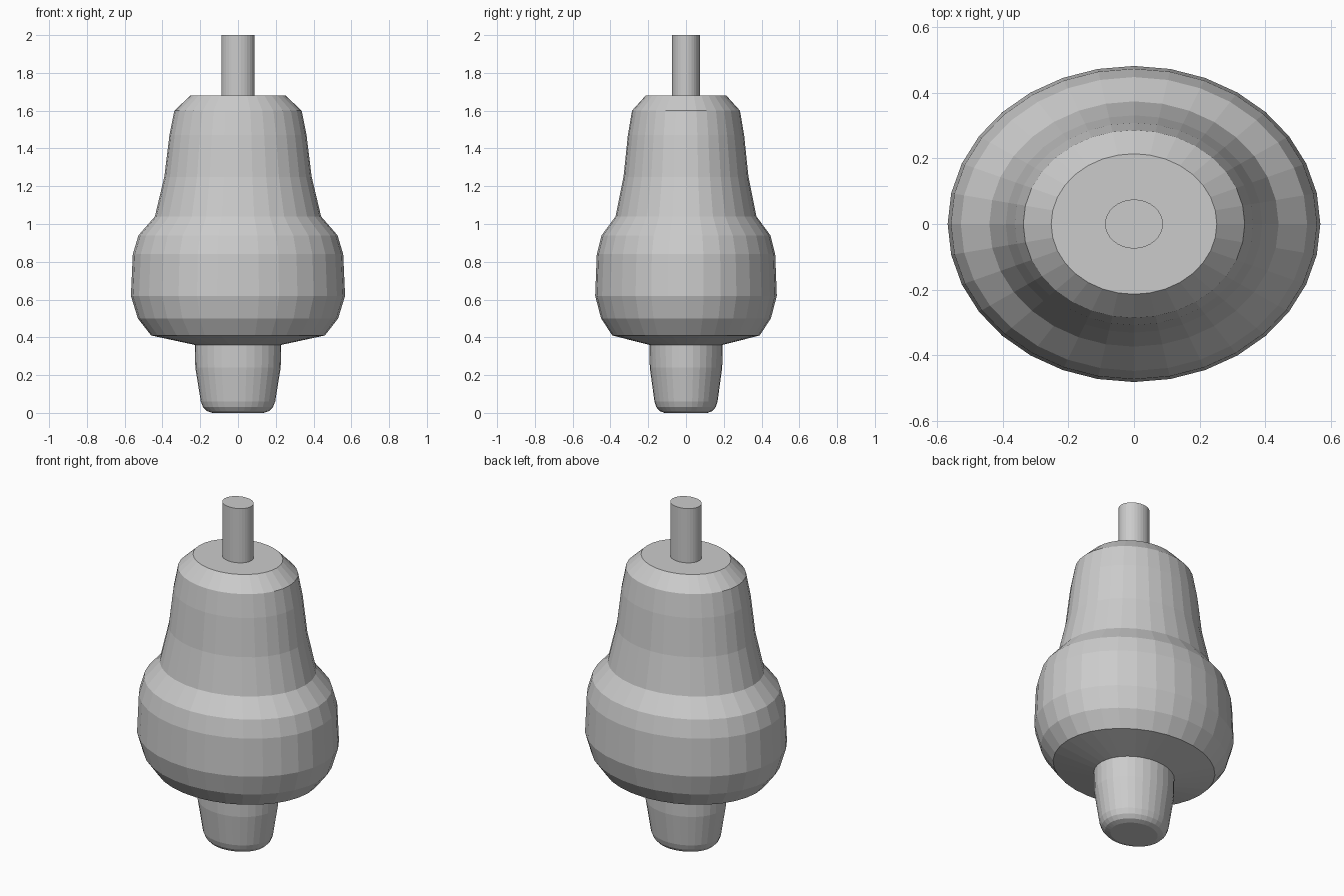
import bpy, bmesh, math

if "Cube" in bpy.data.objects:
    bpy.data.objects.remove(bpy.data.objects["Cube"])

SIDES = 32
DEPTH = 0.848  # oval cross-section: y radius / x radius


def lathe(name, profile, cap_bottom=False, cap_top=False):
    """Oval turned part from (x radius, z) points listed bottom to top."""
    bm = bmesh.new()
    rings = []
    for r, z in profile:
        angles = [2 * math.pi * i / SIDES for i in range(SIDES)]
        rings.append([bm.verts.new((r * math.cos(a), r * DEPTH * math.sin(a), z)) for a in angles])
    for low, high in zip(rings, rings[1:]):
        for i in range(SIDES):
            j = (i + 1) % SIDES
            bm.faces.new((low[i], low[j], high[j], high[i]))
    if cap_bottom:
        bm.faces.new(rings[0][::-1])
    if cap_top:
        bm.faces.new(rings[-1])
    mesh = bpy.data.meshes.new(name)
    bm.to_mesh(mesh)
    bm.free()
    obj = bpy.data.objects.new(name, mesh)
    bpy.context.collection.objects.link(obj)
    return obj


# Tapered foot with a rounded bottom edge
lathe("base_peg", [(0.135, 0), (0.165, 0.01), (0.185, 0.03), (0.197, 0.06),
                   (0.226, 0.24), (0.229, 0.36)], cap_bottom=True)

# Bell-shaped body, with a flat top around the stem
lathe("body", [(0.229, 0.36), (0.46, 0.41), (0.53, 0.50), (0.567, 0.62),
               (0.557, 0.84), (0.527, 0.94), (0.44, 1.04), (0.39, 1.25),
               (0.363, 1.47), (0.337, 1.60), (0.252, 1.68), (0.088, 1.68)])

# Thin stem on top
lathe("stem", [(0.088, 1.68), (0.088, 2.0)], cap_top=True)
